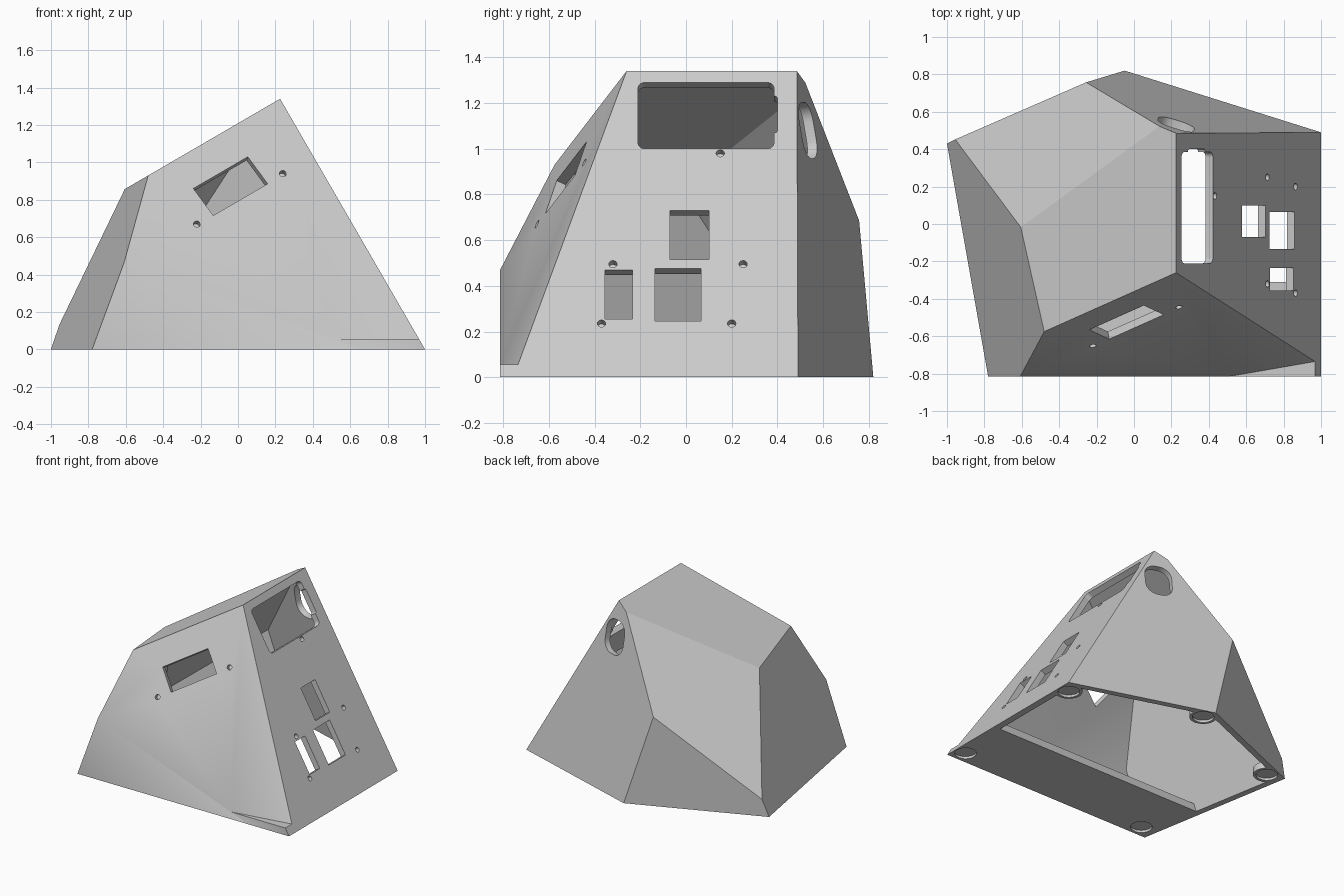
import bpy, bmesh, math
from mathutils import Vector, Matrix

if "Cube" in bpy.data.objects:
    bpy.data.objects.remove(bpy.data.objects["Cube"])

WALL = 0.045
LEDGE = 0.055

# One flat colour
grey = bpy.data.materials.new("light_grey")
grey.use_nodes = True
grey.diffuse_color = (0.6, 0.6, 0.6, 1)
grey.node_tree.nodes["Principled BSDF"].inputs["Base Color"].default_value = (0.6, 0.6, 0.6, 1)

# Corners of the faceted case
ridge_front = Vector((0.225, -0.26, 1.34))
ridge_back = Vector((0.225, 0.485, 1.34))
shoulder = Vector((-0.48, -0.575, 0.93))
knee = Vector((-0.6, -0.02, 0.865))
back_peak = Vector((-0.25, 0.76, 0.69))
side_low = Vector((-0.955, 0.455, 0.13))
foot_right = Vector((1, 0.49, 0))
foot_back = Vector((-0.05, 0.82, 0))
foot_side = Vector((-1, 0.43, 0))
foot_front = Vector((-0.78, -0.815, 0))
toe = Vector((0.97, -0.735, LEDGE))
middle = Vector((0, 0, 0.4))


def plane(a, b, c):
    """Point and outward normal of the facet through three corners."""
    n = (b - a).cross(c - a).normalized()
    return a, (n if n.dot(a - middle) > 0 else -n)


right_face = (ridge_front, Vector((1.34, 0, 0.775)).normalized())
front_face = plane(ridge_front, shoulder, toe)
back_face = plane(ridge_back, foot_right, foot_back)
front_wall = (foot_front, Vector((0, -1, 0)))
sides = [right_face, back_face, front_wall,
         plane(ridge_front, ridge_back, shoulder),
         plane(knee, back_peak, side_low),
         plane(back_peak, foot_back, foot_side),
         plane(shoulder, foot_front, foot_side)]


def to_object(name, bm):
    bmesh.ops.recalc_face_normals(bm, faces=bm.faces)
    mesh = bpy.data.meshes.new(name)
    bm.to_mesh(mesh)
    bm.free()
    ob = bpy.data.objects.new(name, mesh)
    bpy.context.collection.objects.link(ob)
    mesh.materials.append(grey)
    return ob


def carve(name, planes, bottom, top, inset=0):
    """Trim a block down to the space behind every plane."""
    bm = bmesh.new()
    bmesh.ops.create_cube(bm, size=6)
    limits = [(Vector((0, 0, bottom)), Vector((0, 0, -1))), (Vector((0, 0, top)), Vector((0, 0, 1)))]
    for co, no in [(p - n * inset, n) for p, n in planes] + limits:
        cut = bmesh.ops.bisect_plane(bm, geom=bm.verts[:] + bm.edges[:] + bm.faces[:],
                                     plane_co=co, plane_no=no, clear_outer=True)
        edges = [e for e in cut["geom_cut"] if isinstance(e, bmesh.types.BMEdge)]
        if edges:
            bmesh.ops.contextual_create(bm, geom=edges)
    return to_object(name, bm)


def prism(name, centre, normal, along, w, h, r, inward, outward=0.1):
    """Rounded rectangle extruded along the facet normal."""
    n, u = normal.normalized(), along.normalized()
    v = n.cross(u)
    bm = bmesh.new()
    ring = []
    steps = 8 if r else 0
    for q, (sx, sy) in enumerate([(1, 1), (-1, 1), (-1, -1), (1, -1)]):
        for i in range(steps if r * 2 >= min(w, h) else steps + 1):
            a = (q + i / max(steps, 1)) * math.pi / 2
            x = sx * (w / 2 - r) + r * math.cos(a)
            y = sy * (h / 2 - r) + r * math.sin(a)
            ring.append(bm.verts.new(centre + u * x + v * y - n * inward))
    face = bm.faces.new(ring)
    grown = bmesh.ops.extrude_face_region(bm, geom=[face])
    verts = [g for g in grown["geom"] if isinstance(g, bmesh.types.BMVert)]
    bmesh.ops.translate(bm, verts=verts, vec=n * (inward + outward))
    return to_object(name, bm)


def combine(target, tool, operation="DIFFERENCE"):
    mod = target.modifiers.new("join", "BOOLEAN")
    mod.object, mod.operation, mod.solver = tool, operation, "EXACT"
    bpy.context.view_layer.objects.active = target
    bpy.ops.object.modifier_apply(modifier=mod.name)
    bpy.data.objects.remove(tool)


UP, X, Y = Vector((0, 0, 1)), Vector((1, 0, 0)), Vector((0, 1, 0))

# Outer body with the small ledge at its front corner
case = carve("case_shell", sides + [front_face], 0, 3)
combine(case, carve("ledge", sides, 0, LEDGE), "UNION")

# Hollow inside, leaving a front floor strip and a boss under each corner
cavity = carve("cavity", sides + [front_face], -0.2, 3, WALL)
combine(cavity, prism("floor_strip", Vector((0, -1.31, LEDGE)), UP, X, 4, 2, 0, 1, 0))
feet = [Vector(p) for p in [(0.915, -0.72, 0), (0.915, 0.39, 0), (-0.02, 0.72, 0),
                            (-0.87, 0.39, 0), (-0.67, -0.72, 0)]]
for p in feet:
    combine(cavity, prism("boss", p, UP, X, 0.19, 0.19, 0.095, 0.5, 0.05))
combine(case, cavity)

# Pockets for round pads
for p in feet:
    combine(case, prism("pad_pocket", p, UP, X, 0.15, 0.15, 0.075, 0.1, 0.018))


def on_right(y, z):
    return Vector((1 - z * 0.775 / 1.34, y, z))


# Right facet: window with side notch, three ports
for y0, y1, z0, z1, r in [(-0.21, 0.385, 1.0, 1.29, 0.03), (0.36, 0.4, 1.07, 1.23, 0.012),
                          (-0.07, 0.1, 0.515, 0.73, 0), (-0.135, 0.065, 0.245, 0.475, 0),
                          (-0.355, -0.235, 0.255, 0.47, 0)]:
    centre = on_right((y0 + y1) / 2, (z0 + z1) / 2)
    combine(case, prism("port", centre, right_face[1], Y, y1 - y0, (z1 - z0) / 0.866, r, 0.09))

# Front facet: display opening, parallel to the sloping top edge
slope = ridge_front - shoulder


def on_front(x, z):
    p, n = front_face
    return Vector((x, p.y - (n.x * (x - p.x) + n.z * (z - p.z)) / n.y, z))


combine(case, prism("display", on_front(-0.04, 0.873), front_face[1], slope, 0.361, 0.186, 0, 0.09))

# Back facet: rounded cable opening
p, n = back_face
centre = Vector((0.225, p.y - (n.x * (0.225 - p.x) + n.z * (1.08 - p.z)) / n.y, 1.08))
combine(case, prism("cable", centre, n, n.cross(UP), 0.2, 0.25, 0.085, 0.09))

# Blind screw holes
screws = [(on_right(y, z), right_face[1], Y) for y, z in
          [(0.15, 0.98), (-0.32, 0.495), (0.25, 0.495), (-0.37, 0.235), (0.2, 0.235)]]
screws += [(on_front(x, z), front_face[1], slope) for x, z in [(0.24, 0.94), (-0.22, 0.67)]]
for centre, normal, along in screws:
    combine(case, prism("screw", centre, normal, along, 0.036, 0.036, 0.018, 0.035))

bpy.ops.object.select_all(action="DESELECT")
case.select_set(True)
bpy.context.view_layer.objects.active = case
bpy.ops.object.shade_smooth_by_angle(angle=math.radians(30))
